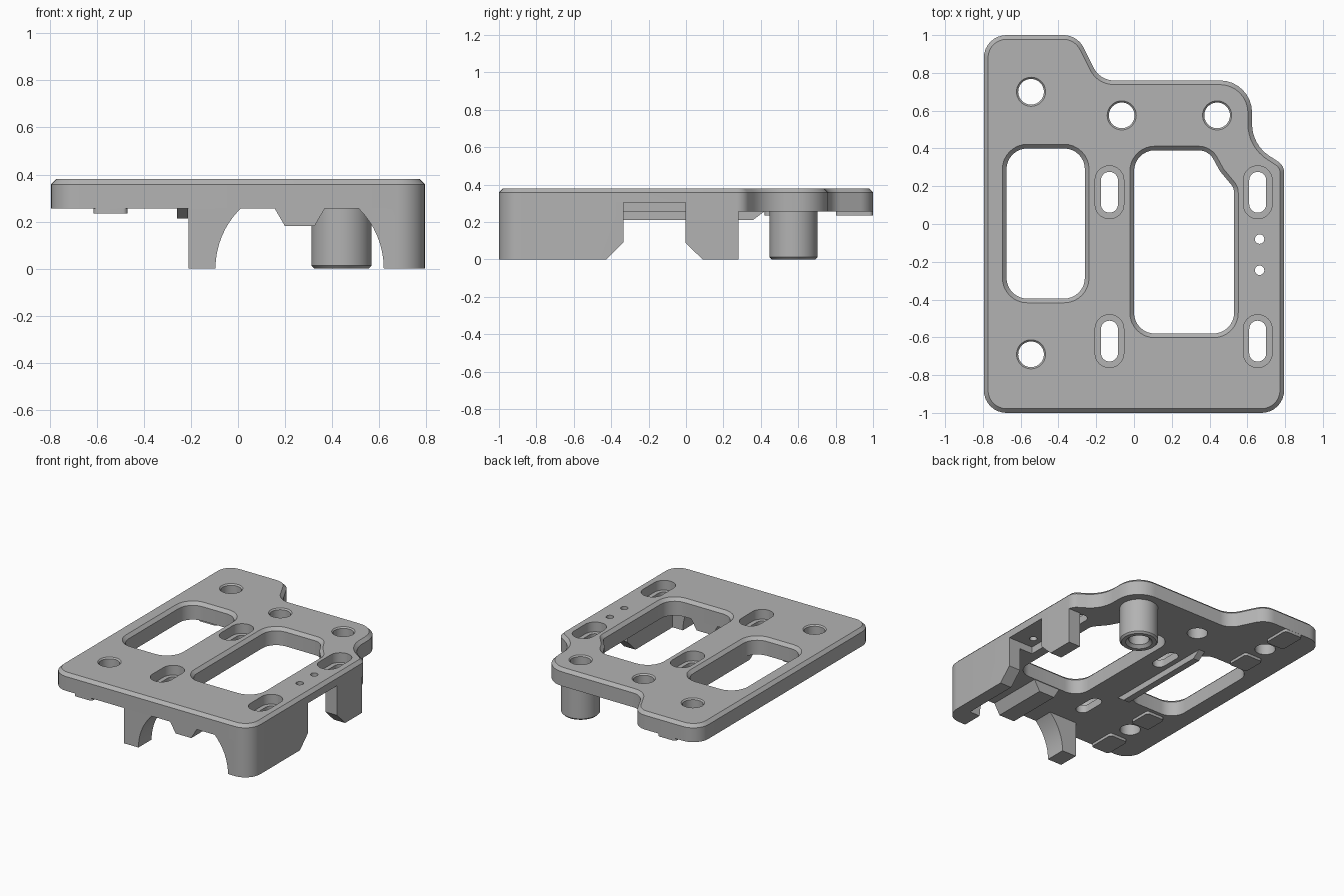
import bpy, bmesh, math
from mathutils import Vector, Matrix

if "Cube" in bpy.data.objects:
    bpy.data.objects.remove(bpy.data.objects["Cube"])

grey = bpy.data.materials.new("matte grey")
grey.use_nodes = True
COLOUR = (0.45, 0.45, 0.45, 1)
grey.diffuse_color = COLOUR
grey.node_tree.nodes["Principled BSDF"].inputs["Base Color"].default_value = COLOUR

TOP, UNDER, CH = 0.38, 0.255, 0.022


def rounded(corners, steps=8):
    """Fillet the (x, y, radius) corners of a counter-clockwise polygon."""
    out, n = [], len(corners)
    for i, (x, y, r) in enumerate(corners):
        p = Vector((x, y))
        a = (Vector(corners[i - 1][:2]) - p).normalized()
        b = (Vector(corners[(i + 1) % n][:2]) - p).normalized()
        if r == 0:
            out.append(p)
            continue
        half = a.angle(b) / 2
        c = p + (a + b).normalized() * (r / math.sin(half))
        s = p + a * (r / math.tan(half)) - c
        sweep = math.pi - 2 * half
        if a.x * b.y - a.y * b.x > 0:      # reflex corner
            sweep = -sweep
        for k in range(steps + 1):
            t = sweep * k / steps
            out.append(c + Matrix.Rotation(t, 2) @ s)
    return out


def offset(pts, d):
    """Move an outline outwards by d with mitred corners."""
    out, n = [], len(pts)
    for i, p in enumerate(pts):
        e1 = (p - pts[i - 1]).normalized()
        e2 = (pts[(i + 1) % n] - p).normalized()
        n1, n2 = Vector((e1.y, -e1.x)), Vector((e2.y, -e2.x))
        m = (n1 + n2).normalized()
        out.append(p + m * (d / max(m.dot(n1), 0.3)))
    return out


def loft(name, pts, rings, axis="z"):
    """Stack offset copies of an outline at (height, offset) along an axis."""
    place = {"z": lambda p, h: (p.x, p.y, h),
             "y": lambda p, h: (p.x, h, p.y),
             "x": lambda p, h: (h, p.x, p.y)}[axis]
    bm = bmesh.new()
    loops = [[bm.verts.new(place(p, h)) for p in offset(pts, d)] for h, d in rings]
    n = len(pts)
    for lo, hi in zip(loops, loops[1:]):
        for i in range(n):
            bm.faces.new((lo[i], lo[(i + 1) % n], hi[(i + 1) % n], hi[i]))
    bm.faces.new(loops[0][::-1])
    bm.faces.new(loops[-1])
    bmesh.ops.recalc_face_normals(bm, faces=bm.faces)
    me = bpy.data.meshes.new(name)
    bm.to_mesh(me)
    bm.free()
    me.materials.append(grey)
    ob = bpy.data.objects.new(name, me)
    bpy.context.collection.objects.link(ob)
    return ob


def rect(x0, x1, y0, y1, r=0):
    return rounded([(x0, y0, r), (x1, y0, r), (x1, y1, r), (x0, y1, r)])


def circle(x, y, r, n=40):
    return [Vector((x + r * math.cos(2 * math.pi * i / n),
                    y + r * math.sin(2 * math.pi * i / n))) for i in range(n)]


def poly(*pts):
    return [Vector(p) for p in pts]


def cut(ob, *cutter):
    tool = loft("cutter", *cutter)
    tool.hide_render = True
    mod = ob.modifiers.new("cut", "BOOLEAN")
    mod.operation, mod.solver, mod.object = "DIFFERENCE", "EXACT", tool
    bpy.context.view_layer.objects.active = ob
    bpy.ops.object.modifier_apply(modifier=mod.name)
    bpy.data.objects.remove(tool)


# Plate outline
outline = rounded([(-.795, -1, .12), (.795, -1, .12), (.795, .31, .07),
                   (.625, .42, .2), (.625, .76, .17), (-.18, .76, .12),
                   (-.3, 1, .12), (-.795, 1, .12)])
plate = loft("plate", outline, [(UNDER, 0), (TOP - CH, 0), (TOP, -CH)])


def through(ch):
    return [(0.1, 0), (TOP - ch, 0), (TOP + .02, ch + .02)]


# Large windows with chamfered rims
cut(plate, rect(-.675, -.26, -.395, .4, .11), through(CH))
cut(plate, rounded([(0, -.58, .11), (.53, -.58, .11), (.53, .19, .07),
                    (.455, .28, .1), (.395, .39, .09), (0, .39, .11)]), through(CH))

# Round bolt holes
HOLES = [(-.545, .7), (-.545, -.69), (-.065, .575), (.44, .575)]
for x, y in HOLES:
    cut(plate, circle(x, y, .068), through(.009))

# Recessed slots
for x in (-.13, .655):
    for y in (.168, -.62):
        cut(plate, rect(x - .045, x + .045, y - .108, y + .108, .0445), [(.1, 0), (.5, 0)])
        cut(plate, rect(x - .076, x + .076, y - .14, y + .14, .0755), [(TOP - .07, 0), (.5, 0)])

# Pin holes and the pocket beneath them
for y in (-.08, -.245):
    cut(plate, circle(.665, y, .025, 20), [(.1, 0), (.5, 0)])
cut(plate, rect(.6, .9, -.335, -.003), [(.1, 0), (.305, 0)])

# Skirt walls: front wall with an arch, side wall with a gap
skirt = loft("skirt_walls", outline, [(0, 0), (UNDER + .001, 0)])
cut(skirt, rect(-.9, .703, -.85, 1.2), [(-.1, 0), (.5, 0)])
cut(skirt, rect(-.9, -.21, -1.2, 1.2), [(-.1, 0), (.5, 0)])
cut(skirt, rect(.5, .9, .28, 1.2), [(-.1, 0), (.5, 0)])
cut(skirt, circle(.262, 0, .358, 64), [(-1.2, 0), (1.2, 0)], "y")
cut(skirt, poly((-.53, -.1), (.19, -.1), (-.003, .09), (-.003, .4), (-.335, .4), (-.335, .09)),
    [(.5, 0), (.9, 0)], "x")

# Hanging guide rib under the front edge
loft("guide_rib", poly((.2, .18), (.325, .18), (.37, UNDER + .002), (.155, UNDER + .002)),
     [(-.998, 0), (-.585, 0)], "y")

# Long ridge with sloped ends
loft("long_ridge", poly((-.36, .212), (.36, .212), (.42, UNDER + .002), (-.42, UNDER + .002)),
     [(-.26, 0), (-.212, 0)], "x")

# Hollow post
post = loft("post", circle(.44, .575, .128), [(0, -.012), (.012, 0), (UNDER + .002, 0)])
cut(post, circle(.44, .575, .068), [(-.02, .04), (.02, 0), (.4, 0)])

# Thin pads on either side of the two outer bolt holes
for i, (y0, y1) in enumerate([(-1, -.8), (-.59, -.42), (.42, .59), (.8, 1)]):
    loft(f"pad_{i + 1}", rect(-.615, -.47, y0 + .001, y1 - .001, .02),
         [(.235, 0), (UNDER + .002, 0)])

# Smooth rounded walls, keep edges crisp
for ob in list(bpy.context.collection.objects):
    if ob.type == "MESH" and grey.name in ob.data.materials:
        bpy.ops.object.select_all(action="DESELECT")
        ob.select_set(True)
        bpy.context.view_layer.objects.active = ob
        bpy.ops.object.shade_smooth_by_angle(angle=math.radians(25))
